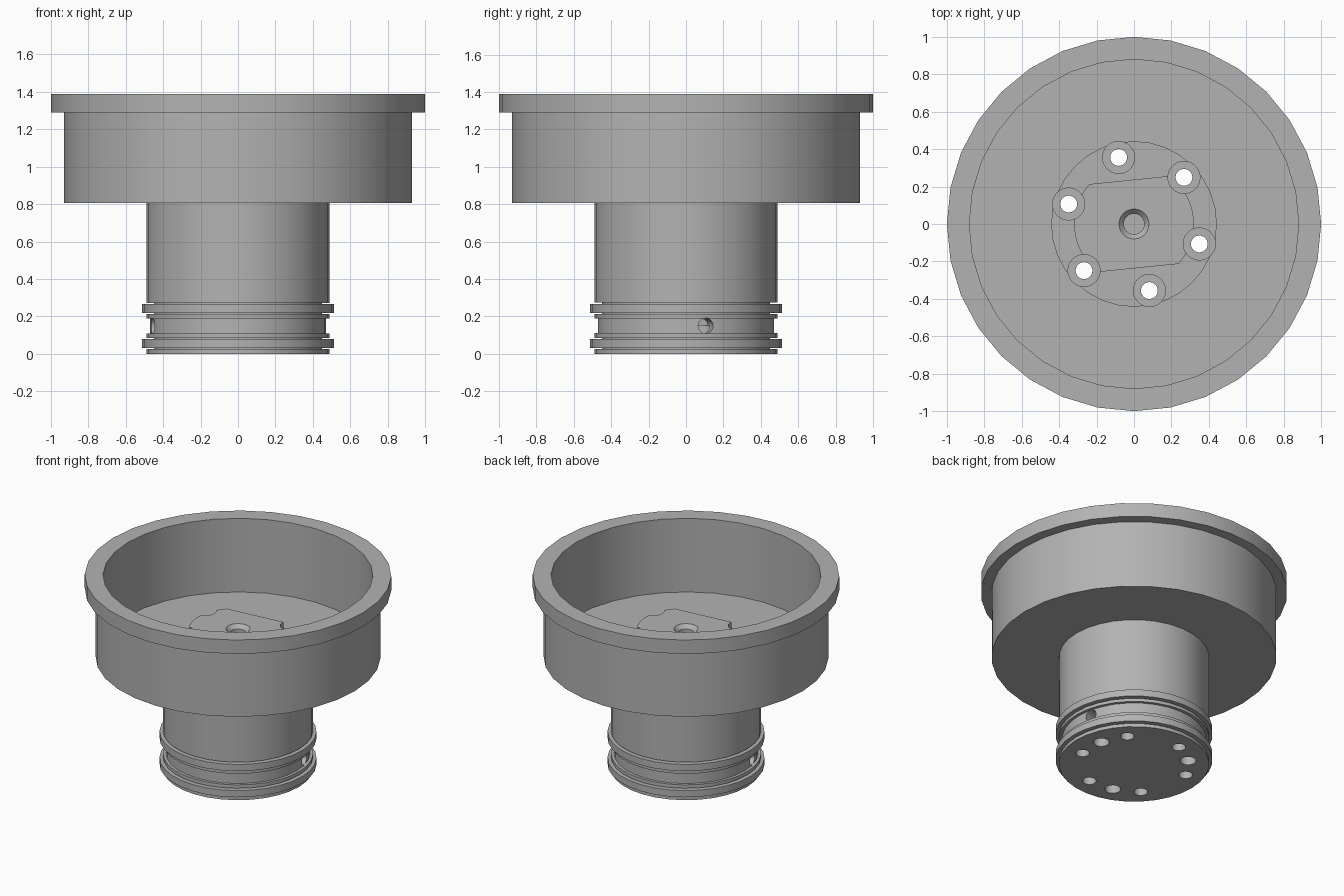
import bpy, bmesh, math
from mathutils import Matrix, Vector

if "Cube" in bpy.data.objects:
    bpy.data.objects.remove(bpy.data.objects["Cube"])

SIDES = 32
START = math.radians(13)          # direction of the bolt pattern

metal = bpy.data.materials.new("grey metal")
metal.diffuse_color = (0.45, 0.45, 0.45, 1)
metal.use_nodes = True
metal.node_tree.nodes["Principled BSDF"].inputs["Base Color"].default_value = metal.diffuse_color


def finish(name, bm):
    bmesh.ops.recalc_face_normals(bm, faces=bm.faces)
    mesh = bpy.data.meshes.new(name)
    bm.to_mesh(mesh)
    bm.free()
    mesh.materials.append(metal)
    obj = bpy.data.objects.new(name, mesh)
    bpy.context.collection.objects.link(obj)
    return obj


def lathe(name, profile, closed=False):
    """Spin (radius, z) points round z; end points on the axis are capped."""
    bm = bmesh.new()
    rings = []
    for r, z in profile:
        if r == 0:
            rings.append([bm.verts.new((0, 0, z))] * SIDES)
        else:
            rings.append([bm.verts.new((r * math.cos(a), r * math.sin(a), z))
                          for a in (2 * math.pi * i / SIDES for i in range(SIDES))])
    pairs = list(zip(rings, rings[1:]))
    if closed:
        pairs.append((rings[-1], rings[0]))
    for lo, hi in pairs:
        for i in range(SIDES):
            j = (i + 1) % SIDES
            bm.faces.new(dict.fromkeys((lo[i], lo[j], hi[j], hi[i])))
    return finish(name, bm)


def add_cylinder(bm, r1, r2, start, end, sides=24):
    start, end = Vector(start), Vector(end)
    axis = end - start
    turn = axis.to_track_quat('Z', 'Y').to_matrix().to_4x4()
    bmesh.ops.create_cone(bm, cap_ends=True, segments=sides, radius1=r1, radius2=r2,
                          depth=axis.length,
                          matrix=Matrix.Translation((start + end) / 2) @ turn)


def polar(r, angle, z):
    return (r * math.cos(angle), r * math.sin(angle), z)


def boolean(obj, tool, operation='DIFFERENCE'):
    mod = obj.modifiers.new(tool.name, 'BOOLEAN')
    mod.operation = operation
    mod.solver = 'EXACT'
    mod.object = tool
    bpy.context.view_layer.objects.active = obj
    bpy.ops.object.modifier_apply(modifier=mod.name)
    bpy.data.objects.remove(tool)


def cut_cylinder(obj, name, *args):
    bm = bmesh.new()
    add_cylinder(bm, *args)
    boolean(obj, finish(name, bm))


def smooth(obj):
    bpy.ops.object.select_all(action='DESELECT')
    obj.select_set(True)
    bpy.context.view_layer.objects.active = obj
    bpy.ops.object.shade_smooth_by_angle(angle=math.radians(30))


# Flanged cup on a grooved column, with a round pocket in the cup floor
body = lathe("cup_body", [
    (0, 0), (0.49, 0), (0.49, 0.025), (0.45, 0.025), (0.45, 0.085), (0.49, 0.085),
    (0.49, 0.11), (0.47, 0.11), (0.47, 0.19), (0.49, 0.19), (0.49, 0.213),
    (0.45, 0.213), (0.45, 0.273), (0.49, 0.273), (0.49, 0.805), (0.93, 0.805),
    (0.93, 1.29), (1.0, 1.29), (1.0, 1.39), (0.88, 1.39), (0.88, 0.86),
    (0.44, 0.86), (0.44, 0.70), (0, 0.70)])

# Centre hub: a disc with two parallel flats
bm = bmesh.new()
R, FLAT, TILT = 0.32, 0.236, math.radians(5.8)
edge = math.asin(FLAT / R)
angles = [side + edge * (2 * i / 16 - 1) for side in (0, math.pi) for i in range(17)]
hub_face = bm.faces.new([bm.verts.new(polar(R, a + TILT, 0.66)) for a in angles])
top = bmesh.ops.extrude_face_region(bm, geom=[hub_face])["geom"]
bmesh.ops.translate(bm, vec=(0, 0, 0.345),
                    verts=[v for v in top if isinstance(v, bmesh.types.BMVert)])
boolean(body, finish("hub", bm), 'UNION')

# Six counterbored through holes
for k in range(6):
    a = START + math.radians(30 + 60 * k)
    cut_cylinder(body, "counterbore", 0.086, 0.086, polar(0.365, a, 0.62), polar(0.365, a, 1.2))
    cut_cylinder(body, "bolt_hole", 0.045, 0.045, polar(0.365, a, -0.1), polar(0.365, a, 0.8))

# Three wider blind holes in the underside
for k in range(3):
    a = START + math.radians(120 * k)
    cut_cylinder(body, "blind_hole", 0.052, 0.052, polar(0.355, a, -0.1), polar(0.355, a, 0.15))

# Two side ports between the seals
for a in (START, START + math.pi):
    cut_cylinder(body, "side_port", 0.041, 0.041, polar(0.345, a, 0.15), polar(0.6, a, 0.15))

# Countersunk centre hole
cut_cylinder(body, "centre_hole", 0.055, 0.055, (0, 0, 0.75), (0, 0, 1.1))
cut_cylinder(body, "countersink", 0.053, 0.082, (0, 0, 0.975), (0, 0, 1.007))
smooth(body)

# Two seal rings seated in the grooves
for name, z in (("lower_seal", 0.031), ("upper_seal", 0.219)):
    smooth(lathe(name, [(0.45, z), (0.512, z), (0.512, z + 0.048), (0.45, z + 0.048)], True))
